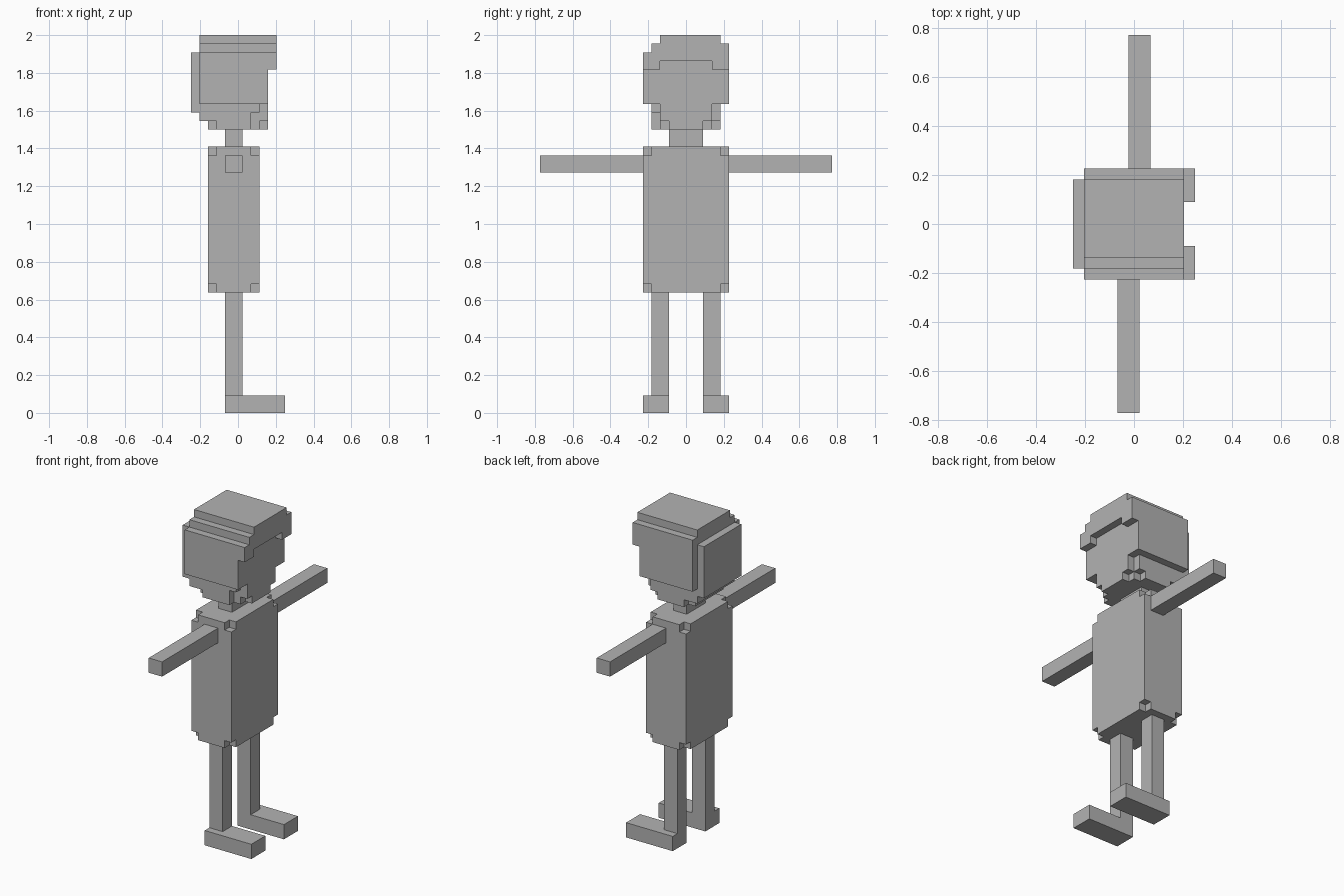
import bpy
import bmesh

cube = bpy.data.objects.get("Cube")
if cube:
    bpy.data.objects.remove(cube, do_unlink=True)

UNIT = 2 / 44      # edge of one block
MID = 5.5          # block column lying on x = 0

grey = bpy.data.materials.new("plain grey")
grey.use_nodes = True
grey.diffuse_color = (0.45, 0.45, 0.45, 1)
grey.node_tree.nodes["Principled BSDF"].inputs["Base Color"].default_value = grey.diffuse_color


def finish(name, bm):
    bmesh.ops.recalc_face_normals(bm, faces=bm.faces)
    mesh = bpy.data.meshes.new(name)
    bm.to_mesh(mesh)
    bm.free()
    mesh.materials.append(grey)
    obj = bpy.data.objects.new(name, mesh)
    bpy.context.collection.objects.link(obj)
    return obj


def prism(name, outline, z0, z1):
    """Extrude an (x, y) outline, given in blocks, from z0 to z1."""
    bm = bmesh.new()
    verts = [bm.verts.new(((x - MID) * UNIT, y * UNIT, z0 * UNIT)) for x, y in outline]
    base = bm.faces.new(verts)
    top = bmesh.ops.extrude_face_region(bm, geom=[base], use_keep_orig=True)["geom"]
    moved = [v for v in top if isinstance(v, bmesh.types.BMVert)]
    bmesh.ops.translate(bm, verts=moved, vec=(0, 0, (z1 - z0) * UNIT))
    return finish(name, bm)


def box(name, x, y, z):
    corners = [(x[0], y[0]), (x[1], y[0]), (x[1], y[1]), (x[0], y[1])]
    return prism(name, corners, *z)


def layer(name, right_half, left_half, z0, z1):
    """Slice from two half outlines, each running back to front, with y as distance."""
    outline = [(x, -y) for x, y in right_half] + [(x, y) for x, y in reversed(left_half)]
    return prism(name, outline, z0, z1)


# Legs and feet
for side, s in (("left", 1), ("right", -1)):
    box(side + "_foot", (4, 11), sorted((2 * s, 5 * s)), (0, 2))
    box(side + "_leg", (4, 6), sorted((2 * s, 4 * s)), (2, 14))

# Torso with one block cut from every corner
torso = box("torso", (2, 8), (-5, 5), (14, 31))
bm = bmesh.new()
for x in (2, 8):
    for y in (-5, 5):
        for z in (14, 31):
            made = bmesh.ops.create_cube(bm, size=2 * UNIT)
            bmesh.ops.translate(bm, verts=made["verts"],
                                vec=((x - MID) * UNIT, y * UNIT, z * UNIT))
cutter = finish("corner_cutter", bm)
cutter.hide_render = True
cutter.hide_viewport = True
cut = torso.modifiers.new("corners", "BOOLEAN")
cut.operation = "DIFFERENCE"
cut.solver = "EXACT"
cut.object = cutter
bpy.context.view_layer.objects.active = torso
bpy.ops.object.modifier_apply(modifier=cut.name)
bpy.data.objects.remove(cutter, do_unlink=True)

# Arms and neck
box("left_arm", (5, 7), (5, 17), (28, 30))
box("right_arm", (4, 6), (-17, -5), (28, 30))
box("neck", (4, 6), (-2, 2), (31, 33))

# Stepped jaw
chin = [(2, 3), (3, 3), (3, 4), (7, 4), (7, 3), (8, 3), (8, 2), (9, 2)]
short_jaw = [(1, 4), (7, 4), (7, 3), (9, 3)]
long_jaw = [(1, 4), (8, 4), (8, 3), (9, 3)]
layer("chin", chin, chin, 33, 34)
layer("lower_jaw", short_jaw, long_jaw, 34, 35)
layer("upper_jaw", long_jaw, long_jaw, 35, 36)

# Head, hair fringe and stepped crown
box("head", (1, 9), (-5, 5), (36, 40))
fringe = [(1, 5), (10, 5), (10, 3), (9, 3)]
layer("fringe", fringe, fringe, 40, 41)
box("brow", (1, 10), (-5, 5), (41, 42))
box("crown_step", (1, 10), (-4, 5), (42, 43))
box("crown_top", (1, 10), (-3, 4), (43, 44))
box("back_hair", (0, 1), (-4, 4), (35, 42))
